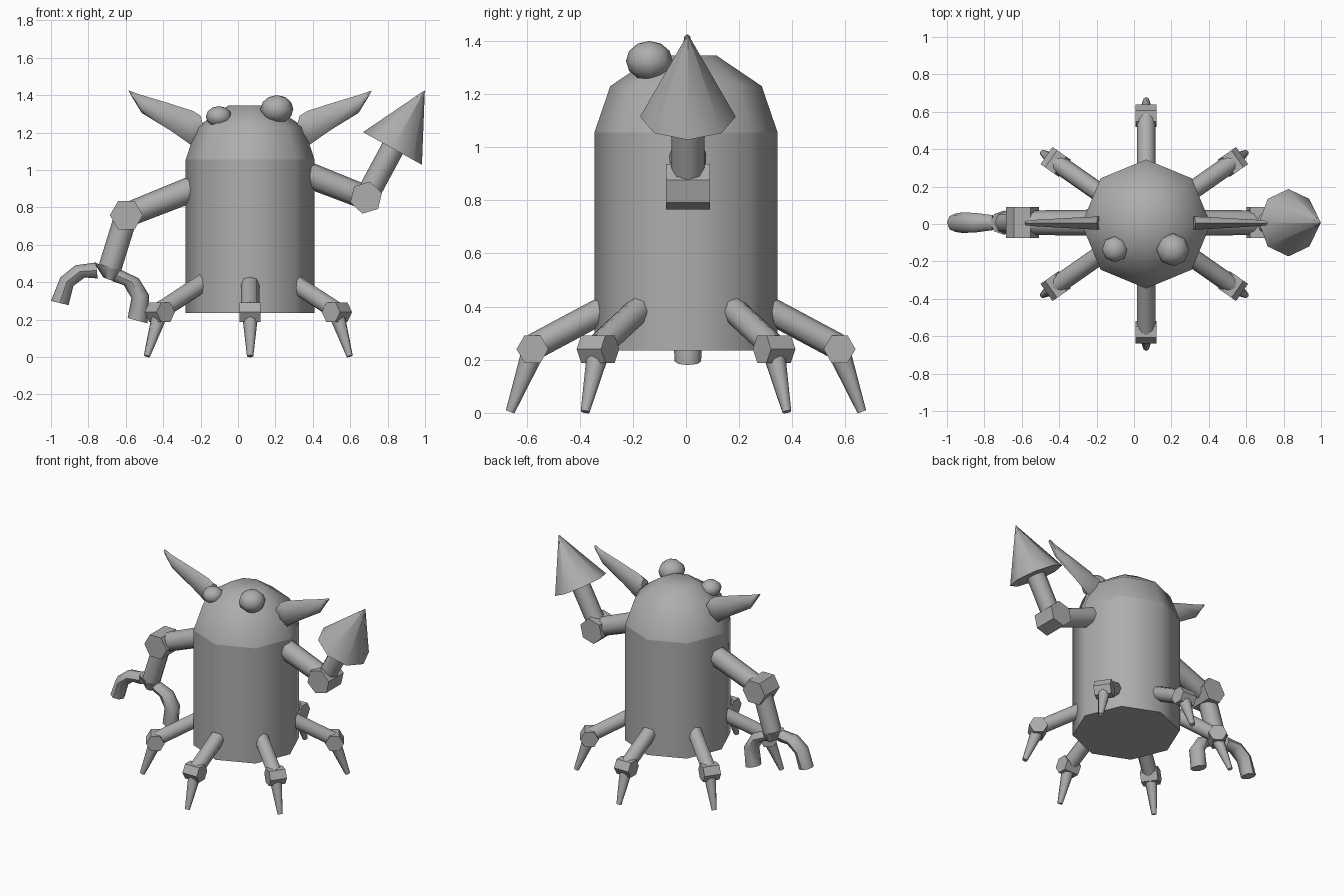
import bpy, bmesh, math
from mathutils import Vector as V, Matrix

if "Cube" in bpy.data.objects:
    bpy.data.objects.remove(bpy.data.objects["Cube"])

grey = bpy.data.materials.new("plain_grey")
grey.diffuse_color = (0.42, 0.42, 0.42, 1)
grey.use_nodes = True
grey.node_tree.nodes["Principled BSDF"].inputs["Base Color"].default_value = grey.diffuse_color
CX = 0.065          # body axis in x
AY = 0.007          # arm plane in y


def finish(name, bm):
    bmesh.ops.recalc_face_normals(bm, faces=bm.faces)
    me = bpy.data.meshes.new(name)
    bm.to_mesh(me)
    bm.free()
    me.materials.append(grey)
    me.shade_smooth()
    me.set_sharp_from_angle(angle=math.radians(50))
    ob = bpy.data.objects.new(name, me)
    bpy.context.collection.objects.link(ob)
    return ob


def loft(name, rings, sides=8):
    """Skin rings given as (centre, half axis u, half axis v), capped at both ends."""
    bm = bmesh.new()
    loops = []
    for c, u, v in rings:
        loops.append([bm.verts.new(V(c) + V(u) * math.cos(a) + V(v) * math.sin(a))
                      for a in (2 * math.pi * k / sides for k in range(sides))])
    for p, q in zip(loops, loops[1:]):
        for k in range(sides):
            j = (k + 1) % sides
            bm.faces.new((p[k], p[j], q[j], q[k]))
    bm.faces.new(loops[0])
    bm.faces.new(loops[-1])
    return finish(name, bm)


def rod(name, a, b, ra, rb, ref, sides=8):
    """Straight tapered rod; the first side corner points along ref."""
    a, b, ref = V(a), V(b), V(ref)
    t = (b - a).normalized()
    u = (ref - t * ref.dot(t)).normalized()
    v = t.cross(u)
    return loft(name, [(a, u * ra, v * ra), (b, u * rb, v * rb)], sides)


def blade(name, pairs, depths, y, sides=8):
    """Loft across pairs of (x, z) outline points with given half depths in y."""
    rings = []
    for (x1, z1, x2, z2), d in zip(pairs, depths):
        rings.append((((x1 + x2) / 2, y, (z1 + z2) / 2),
                      ((x1 - x2) / 2, 0, (z1 - z2) / 2), (0, d, 0)))
    return loft(name, rings, sides)


def lathe(name, profile):
    return loft(name, [((CX, 0, z), (r, 0, 0), (0, r, 0)) for r, z in profile])


# Body and domed head
lathe("torso", [(0.345, 0.235), (0.345, 1.055)])
lathe("head", [(0.345, 1.055), (0.285, 1.23), (0.115, 1.345)])


# Eyes
def eye(name, x, y, z, r, rz):
    bm = bmesh.new()
    bmesh.ops.create_uvsphere(bm, u_segments=8, v_segments=6, radius=1)
    bmesh.ops.transform(bm, verts=bm.verts, matrix=Matrix.Translation((x, y, z))
                        @ Matrix.Diagonal((r, r, rz, 1)))
    finish(name, bm)


eye("small_eye", -0.102, -0.135, 1.285, 0.07, 0.056)
eye("large_eye", 0.208, -0.138, 1.325, 0.088, 0.075)

# Pointed ears, mirrored about the body axis
ear = [(0.33, 1.29, 0.30, 1.18), (0.37, 1.315, 0.385, 1.136), (0.51, 1.36, 0.49, 1.21),
       (0.66, 1.405, 0.645, 1.305), (0.715, 1.425, 0.70, 1.395)]
ear_depth = [0.04, 0.038, 0.03, 0.02, 0.013]
blade("right_ear", ear, ear_depth, 0.005, 6)
blade("left_ear", [(2 * CX - a, b, 2 * CX - c, d) for a, b, c, d in ear], ear_depth, 0.005, 6)

# Arms: upper arm, hinge elbow, forearm
Y = (0, 1, 0)


def arm(side, shoulder, elbow, wrist, hinge_dir):
    s, e, w = [V((x, AY, z)) for x, z in (shoulder, elbow, wrist)]
    rod(side + "_upper_arm", s, e, 0.07, 0.065, Y)
    rod(side + "_elbow", e - V((0, 0.083, 0)), e + V((0, 0.083, 0)), 0.088, 0.088, hinge_dir, 6)
    rod(side + "_forearm", e, w, 0.062, 0.062, Y)


arm("right", (0.32, 0.995), (0.685, 0.852), (0.84, 1.14), (1, 0, 0.3))
arm("left", (-0.19, 0.92), (-0.597, 0.758), (-0.685, 0.475), (1, 0, 0))

# Spear head on the right arm
rod("spear_head", (0.826, AY, 1.115), (0.997, AY, 1.423), 0.18, 0.002, Y)

# Pincer hand on the left arm
blade("palm", [(-0.77, 0.505, -0.62, 0.46), (-0.72, 0.425, -0.665, 0.405)], [0.065, 0.045], AY)
claw_depth = [0.04, 0.052, 0.055, 0.05]
blade("outer_claw", [(-0.76, 0.505, -0.75, 0.42), (-0.87, 0.49, -0.82, 0.425),
                     (-0.95, 0.425, -0.88, 0.38), (-1.0, 0.30, -0.906, 0.277)], claw_depth, AY)
blade("inner_claw", [(-0.63, 0.468, -0.67, 0.405), (-0.53, 0.42, -0.61, 0.384),
                     (-0.475, 0.33, -0.57, 0.315), (-0.484, 0.18, -0.59, 0.208)], claw_depth, AY)

# Six legs spread around the body
for i, deg in enumerate((35, 90, 145, 215, 270, 325), 1):
    a = math.radians(deg)
    out = V((math.cos(a), math.sin(a), 0))
    tan = V((-math.sin(a), math.cos(a), 0))
    base = V((CX if deg % 90 == 0 else 0.055, 0, 0))

    def at(r, z):
        return base + out * r + V((0, 0, z))

    rod(f"thigh_{i}", at(0.28, 0.405), at(0.57, 0.25), 0.05, 0.05, tan)
    knee = at(0.578, 0.24)
    rod(f"knee_{i}", knee - tan * 0.056, knee + tan * 0.056, 0.06, 0.06, out, 6)
    rod(f"shin_{i}", at(0.58, 0.22), at(0.662, 0.004), 0.042, 0.017, tan)
